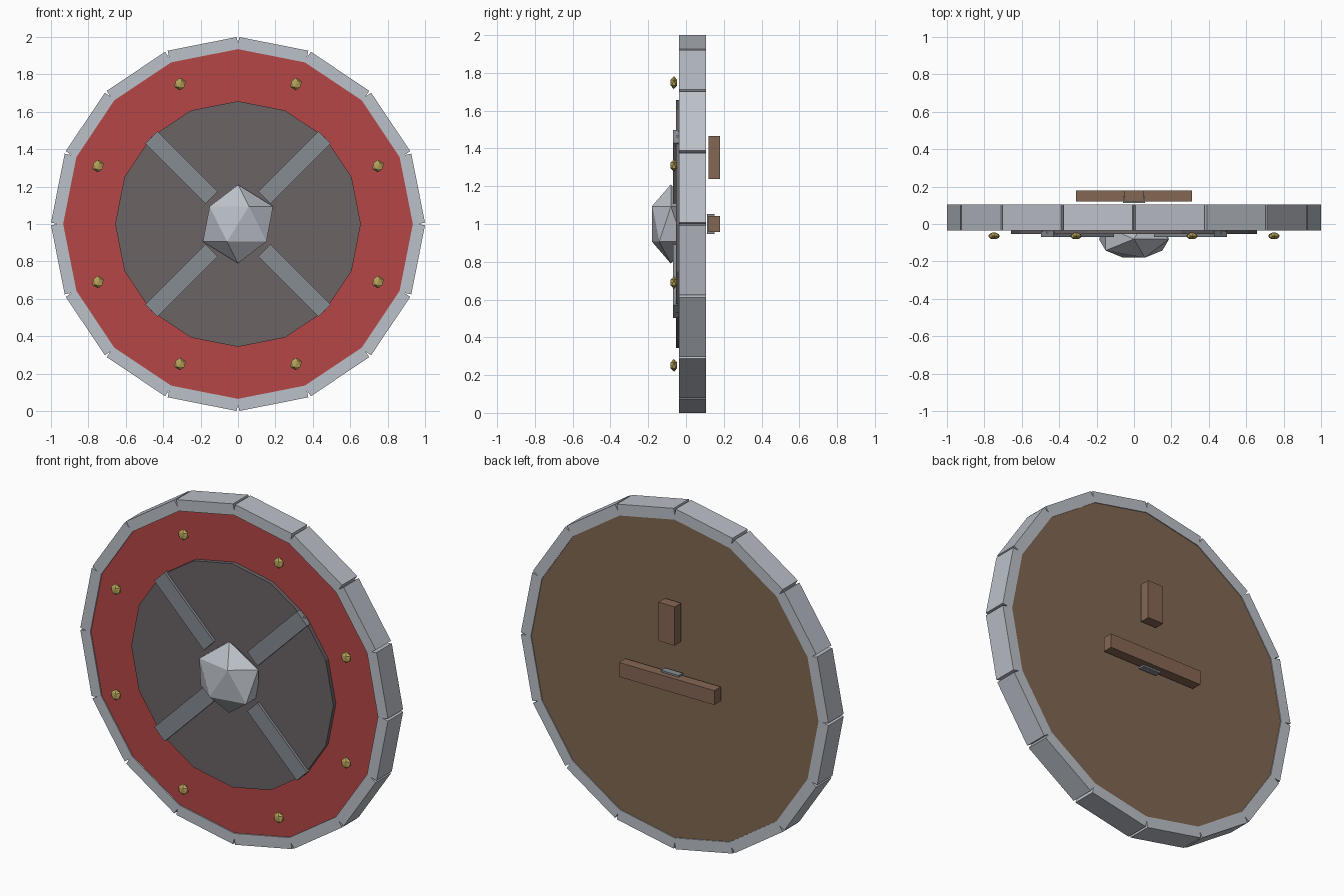
import bpy, bmesh, math
from mathutils import Matrix, Vector

if "Cube" in bpy.data.objects:
    bpy.data.objects.remove(bpy.data.objects["Cube"])

def material(name, r, g, b):
    m = bpy.data.materials.new(name)
    m.diffuse_color = (r, g, b, 1)
    m.use_nodes = True
    m.node_tree.nodes["Principled BSDF"].inputs["Base Color"].default_value = m.diffuse_color
    return m

steel = material("steel", 0.50, 0.53, 0.58)
dark_iron = material("dark_iron", 0.145, 0.125, 0.13)
strap_iron = material("strap_iron", 0.24, 0.265, 0.29)
red = material("red_paint", 0.46, 0.062, 0.062)
wood = material("wood", 0.22, 0.14, 0.085)
leather = material("leather", 0.235, 0.135, 0.088)
brass = material("brass", 0.47, 0.36, 0.10)

CENTRE = Vector((0, 0, 1))

def finish(name, bm, mat):
    me = bpy.data.meshes.new(name)
    bm.to_mesh(me)
    bm.free()
    me.materials.append(mat)
    ob = bpy.data.objects.new(name, me)
    bpy.context.collection.objects.link(ob)
    return ob

def disc(name, radius, y0, y1, mat):
    bm = bmesh.new()
    m = Matrix.Translation((0, (y0 + y1) / 2, 1)) @ Matrix.Rotation(math.pi / 2, 4, 'X')
    bmesh.ops.create_cone(bm, cap_ends=True, segments=16, radius1=radius,
                          radius2=radius, depth=y1 - y0, matrix=m)
    return finish(name, bm, mat)

def box(name, lo, hi, mat, angle=0.0):
    """Box given relative to the shield centre, turned about the y axis."""
    lo, hi = Vector(lo), Vector(hi)
    bm = bmesh.new()
    m = (Matrix.Translation(CENTRE) @ Matrix.Rotation(angle, 4, 'Y')
         @ Matrix.Translation((lo + hi) / 2) @ Matrix.Diagonal((*(hi - lo), 1)))
    bmesh.ops.create_cube(bm, size=1, matrix=m)
    return finish(name, bm, mat)

def dome(name, pos, radius, flat, mat):
    bm = bmesh.new()
    m = Matrix.Translation(pos) @ Matrix.Diagonal((1, flat, 1, 1))
    bmesh.ops.create_icosphere(bm, subdivisions=1, radius=radius, matrix=m)
    return finish(name, bm, mat)

# Round boards: painted front, wooden back, dark centre plate
disc("painted_front", 0.95, -0.029, 0.03, red)
disc("wooden_back", 0.95, 0.03, 0.1, wood)
disc("centre_plate", 0.657, -0.053, -0.02, dark_iron)

# Rim of 16 blocks with small gaps at the outer corners
for i in range(16):
    box(f"rim_block_{i + 1}", (-0.188, -0.036, 0.917), (0.188, 0.105, 0.982),
        steel, math.radians(11.25 + 22.5 * i))

# Diagonal straps and brass rivets
for i in range(4):
    box(f"strap_{i + 1}", (-0.047, -0.069, 0.2), (0.047, -0.04, 0.655),
        strap_iron, math.radians(45 + 90 * i))
for i in range(8):
    a = math.radians(22.5 + 45 * i)
    dome(f"rivet_{i + 1}", (0.81 * math.cos(a), -0.064, 1 + 0.81 * math.sin(a)),
         0.034, 0.6, brass)

# Central boss
dome("boss", (0, -0.08, 1), 0.21, 0.56, steel)

# Grip, arm strap and grip bracket on the back
box("grip", (-0.31, 0.12, -0.042), (0.31, 0.18, 0.042), leather)
box("arm_strap", (-0.052, 0.12, 0.237), (0.052, 0.18, 0.465), leather)
box("grip_bracket", (-0.058, 0.112, -0.052), (0.058, 0.15, 0.052), strap_iron)
